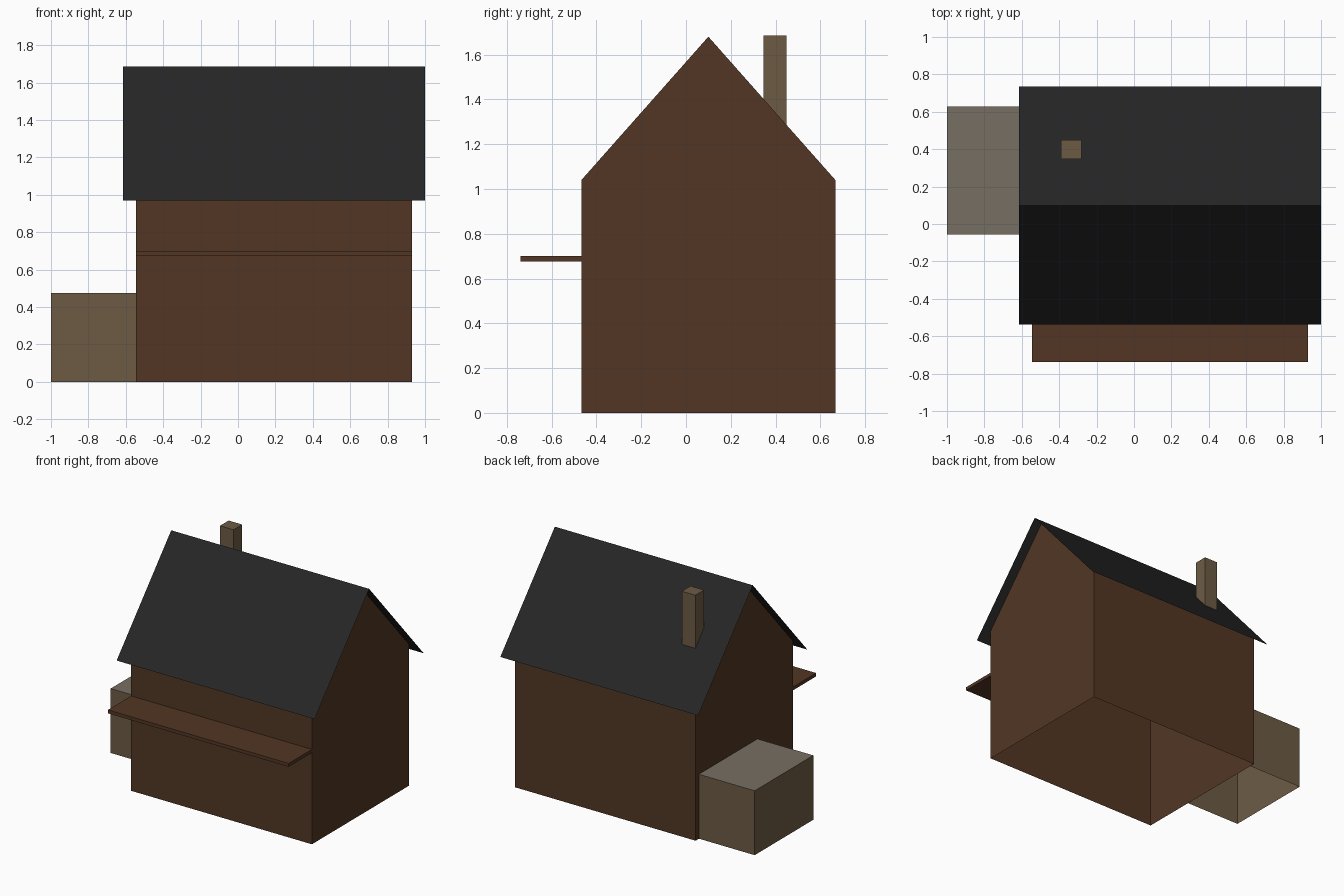
import bpy, bmesh

default = bpy.data.objects.get("Cube")
if default:
    bpy.data.objects.remove(default, do_unlink=True)


def material(name, rgb):
    mat = bpy.data.materials.new(name)
    mat.use_nodes = True
    mat.diffuse_color = (*rgb, 1)
    mat.node_tree.nodes["Principled BSDF"].inputs["Base Color"].default_value = (*rgb, 1)
    return mat


timber = material("brown timber", (0.084, 0.037, 0.0176))
slate = material("dark slate", (0.0194, 0.0194, 0.0194))
stone = material("tan stone", (0.153, 0.105, 0.0595))
lid = material("grey stone top", (0.184, 0.159, 0.125))


def finish(name, bm, *mats):
    mesh = bpy.data.meshes.new(name)
    bm.to_mesh(mesh)
    bm.free()
    for mat in mats:
        mesh.materials.append(mat)
    obj = bpy.data.objects.new(name, mesh)
    bpy.context.collection.objects.link(obj)
    return obj


def profile(name, points, x0, x1, mat, ends):
    """Sweep an open (y, z) outline along x, optionally closing both ends."""
    bm = bmesh.new()
    left = [bm.verts.new((x0, y, z)) for y, z in points]
    right = [bm.verts.new((x1, y, z)) for y, z in points]
    for i in range(len(points) - 1):
        bm.faces.new((left[i], right[i], right[i + 1], left[i + 1]))
    if ends:
        bm.faces.new(left)
        bm.faces.new(right[::-1])
    bm.normal_update()
    return finish(name, bm, mat)


def box(name, xs, ys, zs, mats, open_sides=()):
    """Box between limits; faces pointing along open_sides are left out."""
    bm = bmesh.new()
    bmesh.ops.create_cube(bm, size=1)
    for v in bm.verts:
        v.co = [lo if c < 0 else hi for c, (lo, hi) in zip(v.co, (xs, ys, zs))]
    bm.normal_update()
    gone = [f for f in bm.faces
            if any(f.normal[axis] * sign > 0.9 for axis, sign in open_sides)]
    bmesh.ops.delete(bm, geom=gone, context='FACES')
    # the upward face takes the last material
    for f in bm.faces:
        f.material_index = len(mats) - 1 if f.normal.z > 0.9 else 0
    return finish(name, bm, *mats)


wall_x = (-0.545, 0.93)
front, back, middle = -0.467, 0.667, 0.1
eave, ridge = 1.04, 1.68
slope = (ridge - eave) / (middle - front)

# House walls with gables, open underneath
profile("house_walls",
        [(front, 0), (front, eave), (middle, ridge), (back, eave), (back, 0)],
        *wall_x, timber, True)

# Thin roof sheet overhanging the walls
top, reach = ridge + 0.006, 0.636
drop = top - reach * slope
profile("roof", [(middle - reach, drop), (middle, top), (middle + reach, drop)],
        -0.615, 1.0, slate, False)

# Awning board along the front
box("front_awning", wall_x, (-0.738, front), (0.675, 0.70), [timber])

# Side shed, open underneath and against the house
box("side_shed", (-1.0, wall_x[0]), (-0.055, 0.628), (0, 0.475), [stone, lid],
    ((2, -1), (0, 1)))

# Chimney rising from the back slope
box("chimney", (-0.39, -0.28), (0.347, 0.448), (1.27, 1.685), [stone])
